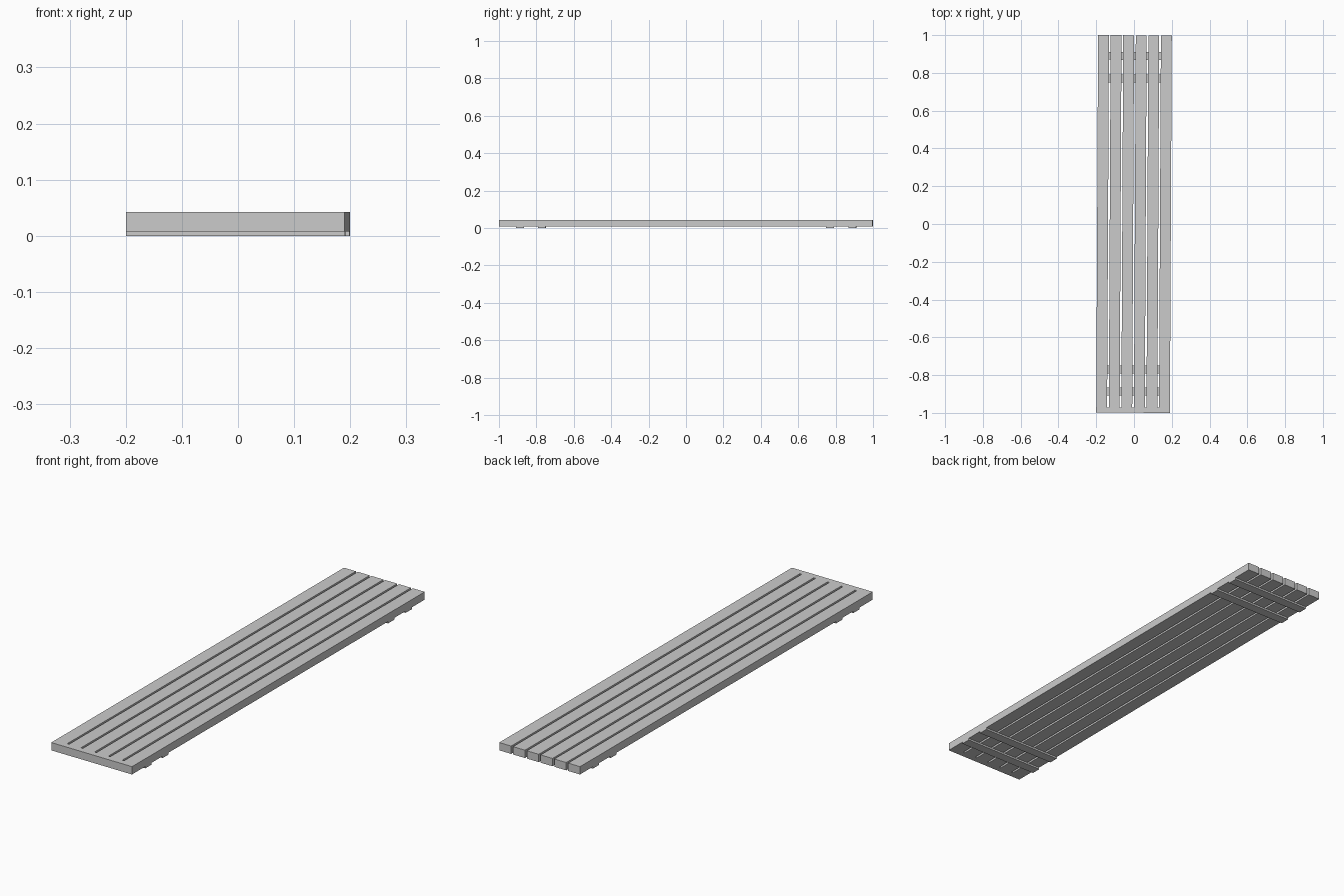
import bpy, bmesh
from mathutils import Matrix

if "Cube" in bpy.data.objects:
    bpy.data.objects.remove(bpy.data.objects["Cube"])

TURN = Matrix.Rotation(-0.005, 4, 'Z')   # the whole panel sits slightly askew
HALF_L, HALF_W = 0.999, 0.195
SLATS, GAP = 6, 0.009
SLAT_W = (2 * HALF_W - GAP * (SLATS - 1)) / SLATS
Z_BATTEN, Z_TOP = 0.008, 0.042
RAIL_Y = -0.972


def finish(name, bm):
    bmesh.ops.recalc_face_normals(bm, faces=bm.faces)
    bm.transform(TURN)
    mesh = bpy.data.meshes.new(name)
    bm.to_mesh(mesh)
    bm.free()
    obj = bpy.data.objects.new(name, mesh)
    bpy.context.collection.objects.link(obj)
    return obj


# Slatted deck: one comb-shaped outline, joined at the front, open at the back
outline = [(-HALF_W, -HALF_L), (HALF_W, -HALF_L)]
for i in reversed(range(SLATS)):
    x0 = -HALF_W + i * (SLAT_W + GAP)
    x1 = x0 + SLAT_W
    if i < SLATS - 1:
        outline.append((x1, RAIL_Y))
    outline += [(x1, HALF_L), (x0, HALF_L)]
    if i > 0:
        outline.append((x0, RAIL_Y))
bm = bmesh.new()
face = bm.faces.new([bm.verts.new((x, y, Z_BATTEN)) for x, y in outline])
ext = bmesh.ops.extrude_face_region(bm, geom=[face], use_keep_orig=True)
top = [v for v in ext["geom"] if isinstance(v, bmesh.types.BMVert)]
bmesh.ops.translate(bm, verts=top, vec=(0, 0, Z_TOP - Z_BATTEN))
finish("slatted_deck", bm)

# Cross battens underneath, a pair near each end
for i, y in enumerate((-0.887, -0.77, 0.77, 0.89)):
    bm = bmesh.new()
    bmesh.ops.create_cube(bm, size=1, matrix=Matrix.Translation((0, y, Z_BATTEN / 2))
                          @ Matrix.Diagonal((2 * HALF_W, 0.042, Z_BATTEN, 1)))
    finish(f"cross_batten_{i + 1}", bm)
